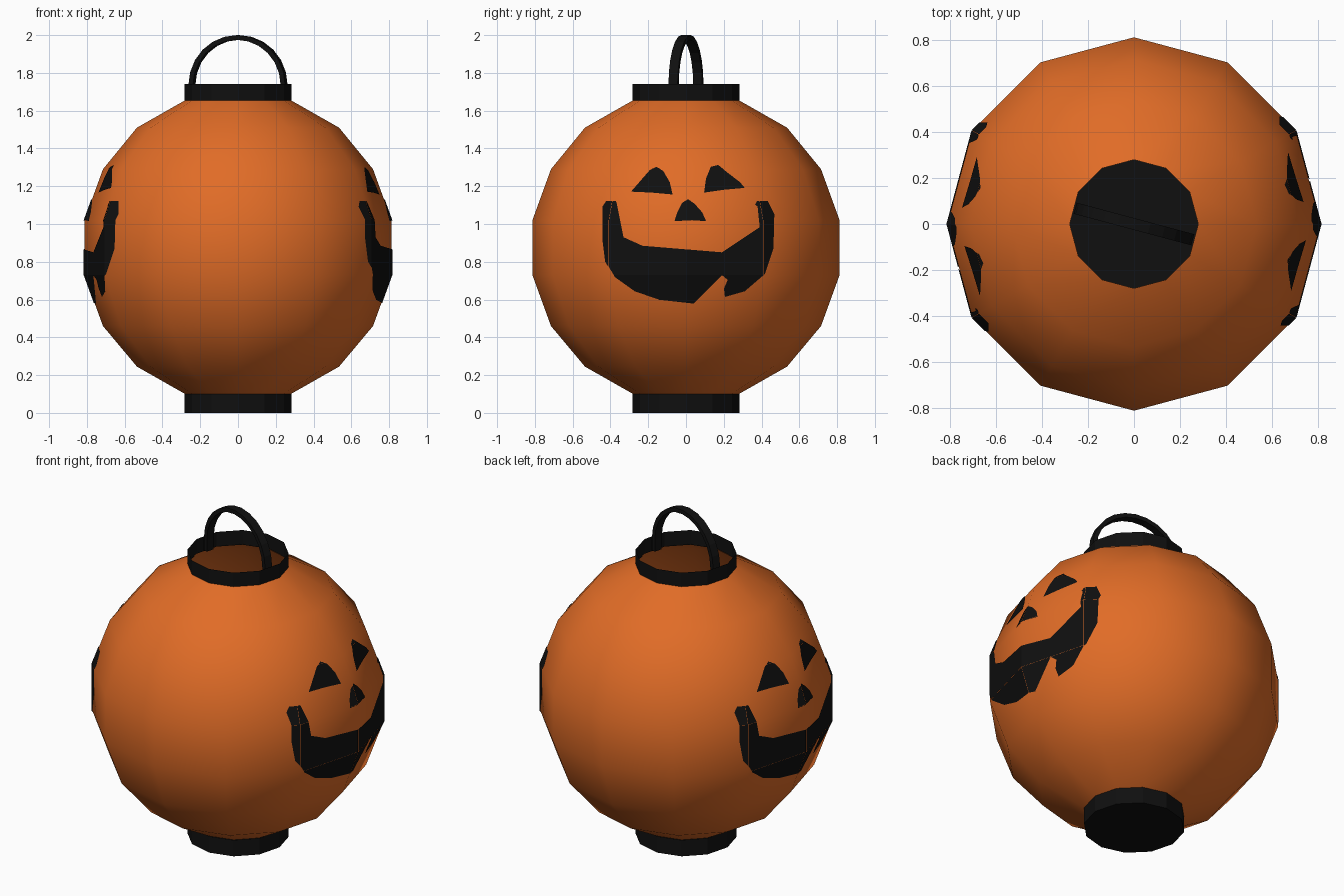
import bpy, bmesh, math
from mathutils import Vector, Matrix

if "Cube" in bpy.data.objects:
    bpy.data.objects.remove(bpy.data.objects["Cube"])


def material(name, rgb):
    m = bpy.data.materials.new(name)
    m.diffuse_color = (*rgb, 1)
    m.use_nodes = True
    m.node_tree.nodes["Principled BSDF"].inputs["Base Color"].default_value = m.diffuse_color
    return m


ORANGE = material("orange_paper", (0.75, 0.15, 0.02))
BLACK = material("black", (0.005, 0.005, 0.005))


def make_object(name, bm, mat, smooth=None):
    me = bpy.data.meshes.new(name)
    bm.to_mesh(me)
    bm.free()
    ob = bpy.data.objects.new(name, me)
    bpy.context.collection.objects.link(ob)
    me.materials.append(mat)
    for p in me.polygons:
        p.use_smooth = smooth is True
    return ob


def lathe(profile, cap_bottom=False, n=12):
    """Turn (radius, z) points, listed from the bottom up, round the z axis."""
    bm = bmesh.new()
    rings = [[bm.verts.new((r * math.cos(math.tau * i / n), r * math.sin(math.tau * i / n), z))
              for i in range(n)] for r, z in profile]
    for a, b in zip(rings, rings[1:]):
        for i in range(n):
            j = (i + 1) % n
            bm.faces.new((a[i], a[j], b[j], b[i]))
    if cap_bottom:
        bm.faces.new(rings[0][::-1])
    bm.normal_update()
    return bm


# Round paper body, open at the top
PROFILE = [(0.28, 0.10), (0.535, 0.245), (0.715, 0.46), (0.813, 0.73),
           (0.813, 1.02), (0.715, 1.29), (0.535, 1.51), (0.28, 1.655)]
body = make_object("lantern_body", lathe(PROFILE), ORANGE, smooth=True)

# Base cup and open top collar
make_object("base_cup", lathe([(0.282, 0), (0.282, 0.10)], cap_bottom=True), BLACK)
make_object("top_collar", lathe([(0.282, 1.65), (0.282, 1.74)]), BLACK)

# Carrying handle: flat band swept along a half circle
bm = bmesh.new()
path = [(0.0, 1.66)] + [(math.pi * i / 12, 1.735) for i in range(13)] + [(math.pi, 1.66)]
sections = []
for a, cz in path:
    sections.append([bm.verts.new((r * math.cos(a), w, cz + r * math.sin(a)))
                     for r, w in ((0.265, -0.025), (0.265, 0.025), (0.24, 0.025), (0.24, -0.025))])
for s, t in zip(sections, sections[1:]):
    for i in range(4):
        j = (i + 1) % 4
        bm.faces.new((s[i], s[j], t[j], t[i]))
bm.faces.new(sections[0])
bm.faces.new(sections[-1])
bmesh.ops.recalc_face_normals(bm, faces=bm.faces)
bm.transform(Matrix.Rotation(math.radians(-15), 4, 'Z'))
make_object("handle", bm, BLACK)

# Outlines of the painted face as (y, z)
LEFT_EYE = [(-.29, 1.17), (-.255, 1.21), (-.19, 1.285), (-.155, 1.30), (-.12, 1.28),
            (-.085, 1.22), (-.07, 1.155), (-.18, 1.165)]
RIGHT_EYE = [(.095, 1.165), (.105, 1.24), (.13, 1.30), (.17, 1.31), (.22, 1.27),
             (.285, 1.22), (.31, 1.19), (.20, 1.18)]
NOSE = [(-.06, 1.015), (-.045, 1.06), (-.02, 1.11), (.01, 1.13), (.045, 1.105),
        (.085, 1.06), (.105, 1.015), (.03, 1.02)]
MOUTH = [(-.44, 1.09), (-.42, 1.12), (-.37, 1.12), (-.365, 1.105), (-.40, 1.085),
         (-.405, 1.04), (-.385, .985), (-.33, .93), (-.23, .885), (-.26, .84),
         (-.255, .805), (-.15, .805), (-.12, .775), (-.09, .735), (-.075, .83),
         (.19, .85), (.21, .795), (.28, .81), (.36, .84), (.37, .875), (.335, .915),
         (.39, .95), (.415, 1.0), (.40, 1.08), (.365, 1.10), (.375, 1.12),
         (.43, 1.12), (.465, 1.05), (.46, .87), (.415, .735), (.31, .645),
         (.205, .615), (.20, .66), (.22, .705), (.19, .73), (.06, .72), (.055, .67),
         (.015, .66), (.04, .58), (-.14, .60), (-.27, .645), (-.375, .72),
         (-.425, .80), (-.44, .92)]


def flat_shape(outline):
    bm = bmesh.new()
    bm.faces.new([bm.verts.new((0, y, z)) for y, z in outline])
    bmesh.ops.triangulate(bm, faces=bm.faces)
    bm.normal_update()
    return bm


def painted(name, outline, turn):
    """Clip the outline to each side panel of the body and lay it on that panel."""
    out = bmesh.new()
    for p in body.data.polygons:
        if p.normal.x < 0.3:
            continue
        bm = flat_shape(outline)
        corners = [body.data.vertices[i].co for i in p.vertices]
        for a, b in zip(corners, corners[1:] + corners[:1]):
            if not bm.verts:
                break
            outward = (b - a).cross(Vector((1, 0, 0))).normalized()
            bmesh.ops.bisect_plane(bm, geom=bm.verts[:] + bm.edges[:] + bm.faces[:], dist=1e-6,
                                   plane_co=a, plane_no=outward, clear_outer=True)
        n, c = p.normal, corners[0]
        for f in bm.faces:
            pts = []
            for v in f.verts:
                x = c.x - (n.y * (v.co.y - c.y) + n.z * (v.co.z - c.z)) / n.x
                pts.append(Vector((x, v.co.y, v.co.z)) + n * 0.004)
            nf = out.faces.new([out.verts.new(q) for q in pts])
            nf.normal_update()
            if nf.normal.dot(n) < 0:
                nf.normal_flip()
        bm.free()
    out.transform(Matrix.Rotation(turn, 4, 'Z'))
    make_object(name, out, BLACK)


# The same face on both sides, half a turn apart
for side, turn in (("right", 0), ("left", math.pi)):
    painted(side + "_face_eye_a", LEFT_EYE, turn)
    painted(side + "_face_eye_b", RIGHT_EYE, turn)
    painted(side + "_face_nose", NOSE, turn)
    painted(side + "_face_mouth", MOUTH, turn)
